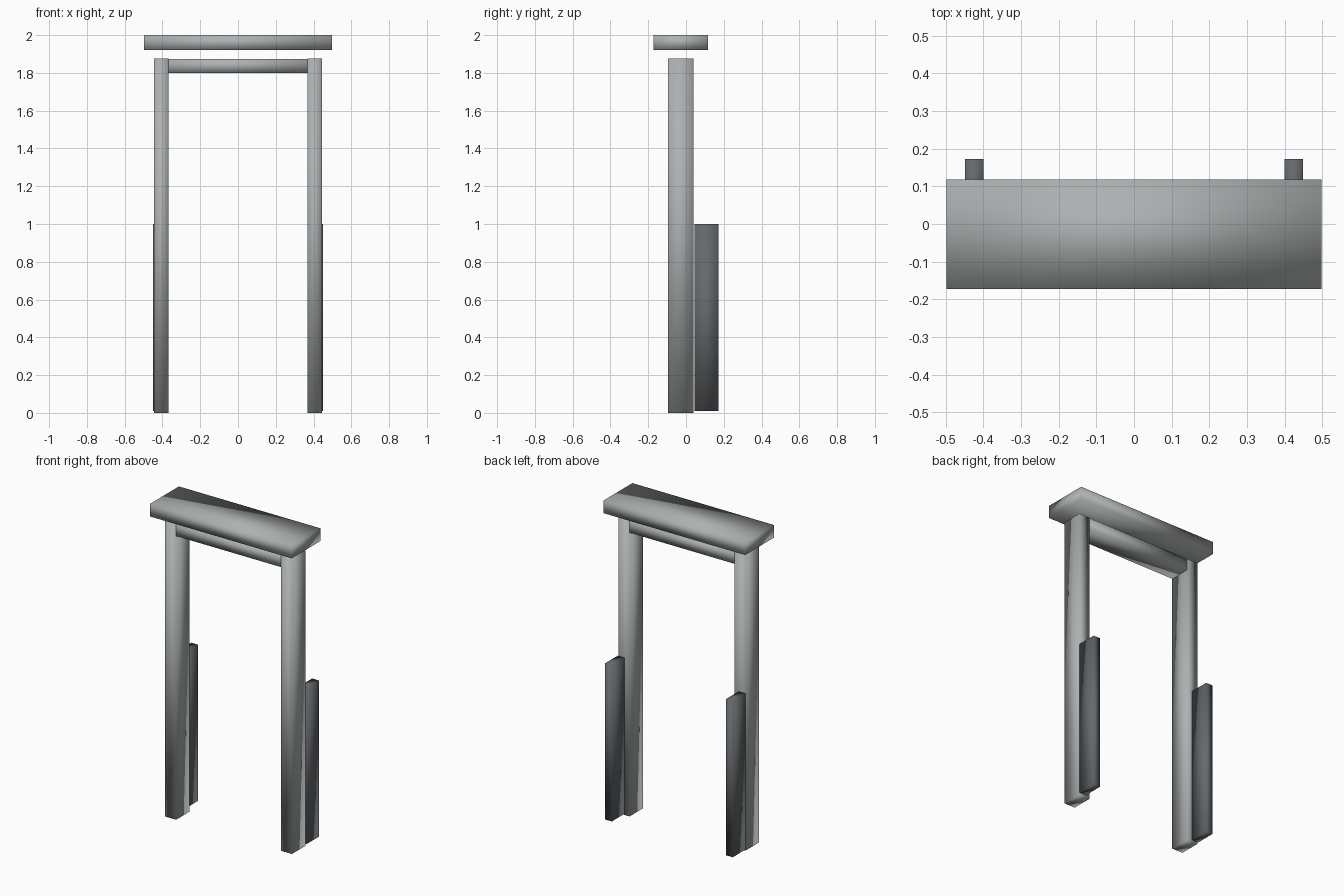
import bpy

old = bpy.data.objects.get("Cube")
if old:
    bpy.data.objects.remove(old, do_unlink=True)


def material(name, color):
    mat = bpy.data.materials.new(name)
    mat.use_nodes = True
    mat.diffuse_color = color
    mat.node_tree.nodes["Principled BSDF"].inputs["Base Color"].default_value = color
    return mat


light_grey = material("light grey", (0.42, 0.44, 0.44, 1))
dark_grey = material("dark grey", (0.13, 0.14, 0.15, 1))


def block(name, low, high, mat):
    """Smooth-shaded box spanning two opposite corners."""
    centre = [(a + b) / 2 for a, b in zip(low, high)]
    bpy.ops.mesh.primitive_cube_add(size=1, location=centre)
    obj = bpy.context.object
    obj.name = name
    obj.scale = [b - a for a, b in zip(low, high)]
    bpy.ops.object.transform_apply(location=False, rotation=False, scale=True)
    bpy.ops.object.shade_smooth()
    obj.data.materials.append(mat)
    return obj


# Floating cap slab
block("top_slab", (-0.4975, -0.1725, 1.92), (0.4975, 0.1175, 2.0), light_grey)

# Crossbeam, its ends buried just inside the posts
block("crossbeam", (-0.443, -0.094, 1.80), (0.443, 0.039, 1.874), light_grey)

# Posts with a shorter support standing behind each one
for side, sign in (("left", 1), ("right", -1)):
    for part, inner, outer, y0, y1, z0, z1, mat in (
        ("post", 0.368, 0.445, -0.095, 0.04, 0, 1.875, light_grey),
        ("rear_support", 0.40, 0.449, 0.044, 0.1725, 0.01, 1.0, dark_grey),
    ):
        x0, x1 = sorted((sign * inner, sign * outer))
        block(f"{side}_{part}", (x0, y0, z0), (x1, y1, z1), mat)
